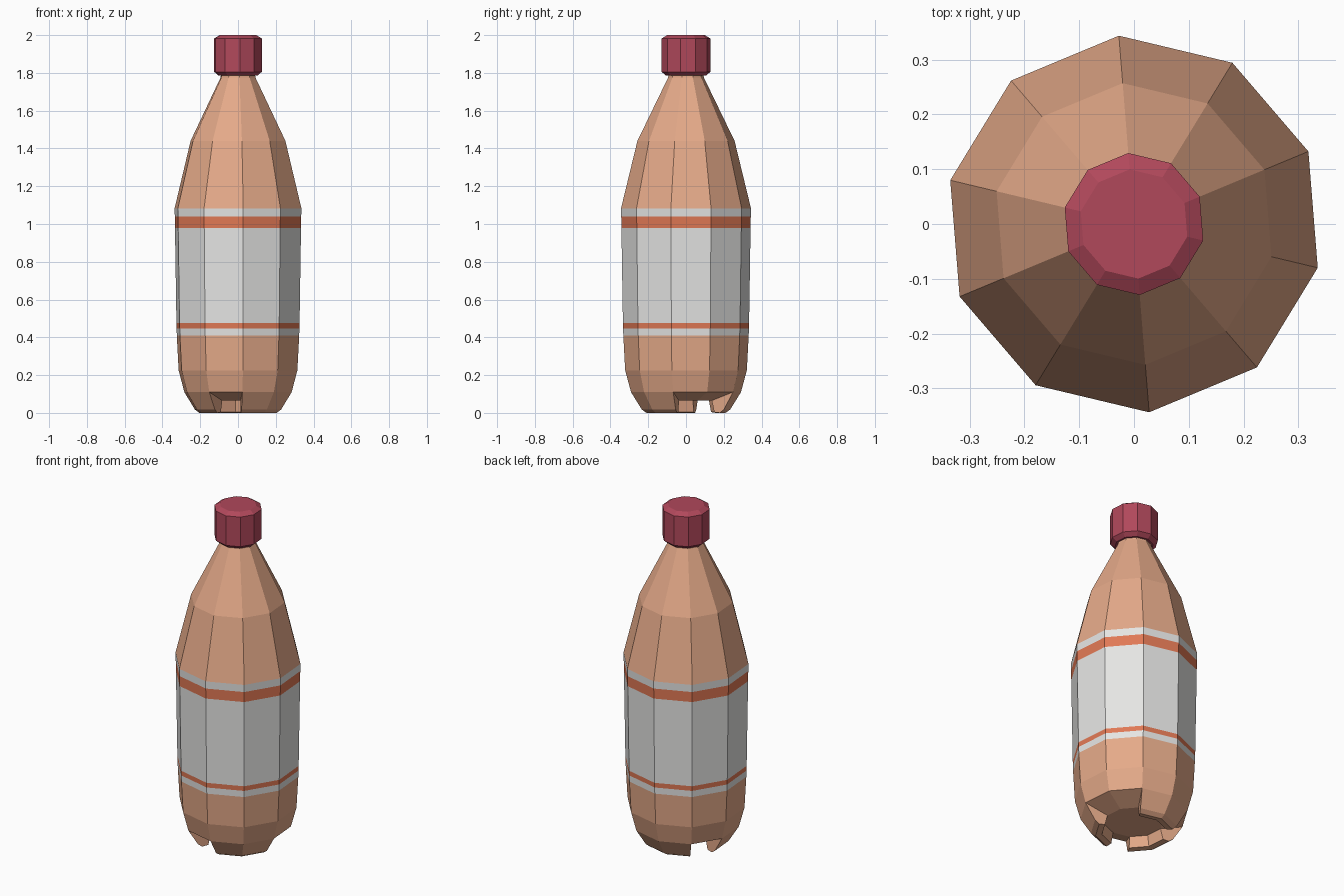
import bpy, bmesh, math

if "Cube" in bpy.data.objects:
    bpy.data.objects.remove(bpy.data.objects["Cube"])

SIDES = 10
OFFSET = math.radians(-13.4)


def material(name, rgb):
    m = bpy.data.materials.new(name)
    m.diffuse_color = (*rgb, 1)
    m.use_nodes = True
    m.node_tree.nodes["Principled BSDF"].inputs["Base Color"].default_value = m.diffuse_color
    return m


tan = material("tan_plastic", (0.78, 0.40, 0.25))
white = material("label_white", (0.78, 0.78, 0.77))
orange = material("label_orange", (0.75, 0.19, 0.09))
red = material("cap_red", (0.44, 0.065, 0.105))


def ring(bm, r, z):
    return [bm.verts.new((r * math.cos(OFFSET + math.tau * i / SIDES),
                          r * math.sin(OFFSET + math.tau * i / SIDES), z))
            for i in range(SIDES)]


def quad(bm, lo, hi, i, mat=0):
    j = (i + 1) % SIDES
    f = bm.faces.new((lo[i], lo[j], hi[j], hi[i]))
    f.material_index = mat


def finish(bm, name, mats):
    bmesh.ops.delete(bm, geom=[v for v in bm.verts if not v.link_faces], context='VERTS')
    bmesh.ops.recalc_face_normals(bm, faces=bm.faces)
    me = bpy.data.meshes.new(name)
    bm.to_mesh(me)
    bm.free()
    for m in mats:
        me.materials.append(m)
    ob = bpy.data.objects.new(name, me)
    bpy.context.collection.objects.link(ob)
    return ob


# Bottle wall: radius, height, material of the band above
profile = [(0.292, 0.11, 0), (0.323, 0.225, 0), (0.333, 0.41, 1), (0.334, 0.447, 2),
           (0.335, 0.475, 1), (0.343, 0.98, 2), (0.344, 1.04, 1), (0.345, 1.083, 0),
           (0.258, 1.44, 0), (0.095, 1.775, 0), (0.09, 1.81, 0)]
bm = bmesh.new()
rings = [ring(bm, r, z) for r, z, _ in profile]
for k in range(len(rings) - 1):
    for i in range(SIDES):
        quad(bm, rings[k], rings[k + 1], i, profile[k][2])
bm.faces.new(rings[-1])

# Base: three feet two sides wide, with notches between them
feet = {2, 3, 5, 6, 8, 9}
base = [rings[0]] + [ring(bm, r, z) for r, z in
                     [(0.235, 0.018), (0.21, 0.0), (0.175, 0.004), (0.16, 0.065)]]
for i in range(SIDES):
    if i in feet:
        for a, b in zip(base, base[1:]):
            quad(bm, b, a, i)
    else:
        quad(bm, base[-1], base[0], i)
    # end wall where a foot meets a notch
    if (i in feet) != ((i - 1) % SIDES in feet):
        bm.faces.new([b[i] for b in base])
bm.faces.new(base[-1])
finish(bm, "bottle", [tan, white, orange])

# Screw cap with bevelled rims
bm = bmesh.new()
cap = [ring(bm, r, z) for r, z in [(0.105, 1.785), (0.13, 1.806), (0.13, 1.982), (0.1, 2.0)]]
for a, b in zip(cap, cap[1:]):
    for i in range(SIDES):
        quad(bm, a, b, i)
bm.faces.new(cap[0])
bm.faces.new(cap[-1])
finish(bm, "cap", [red])
